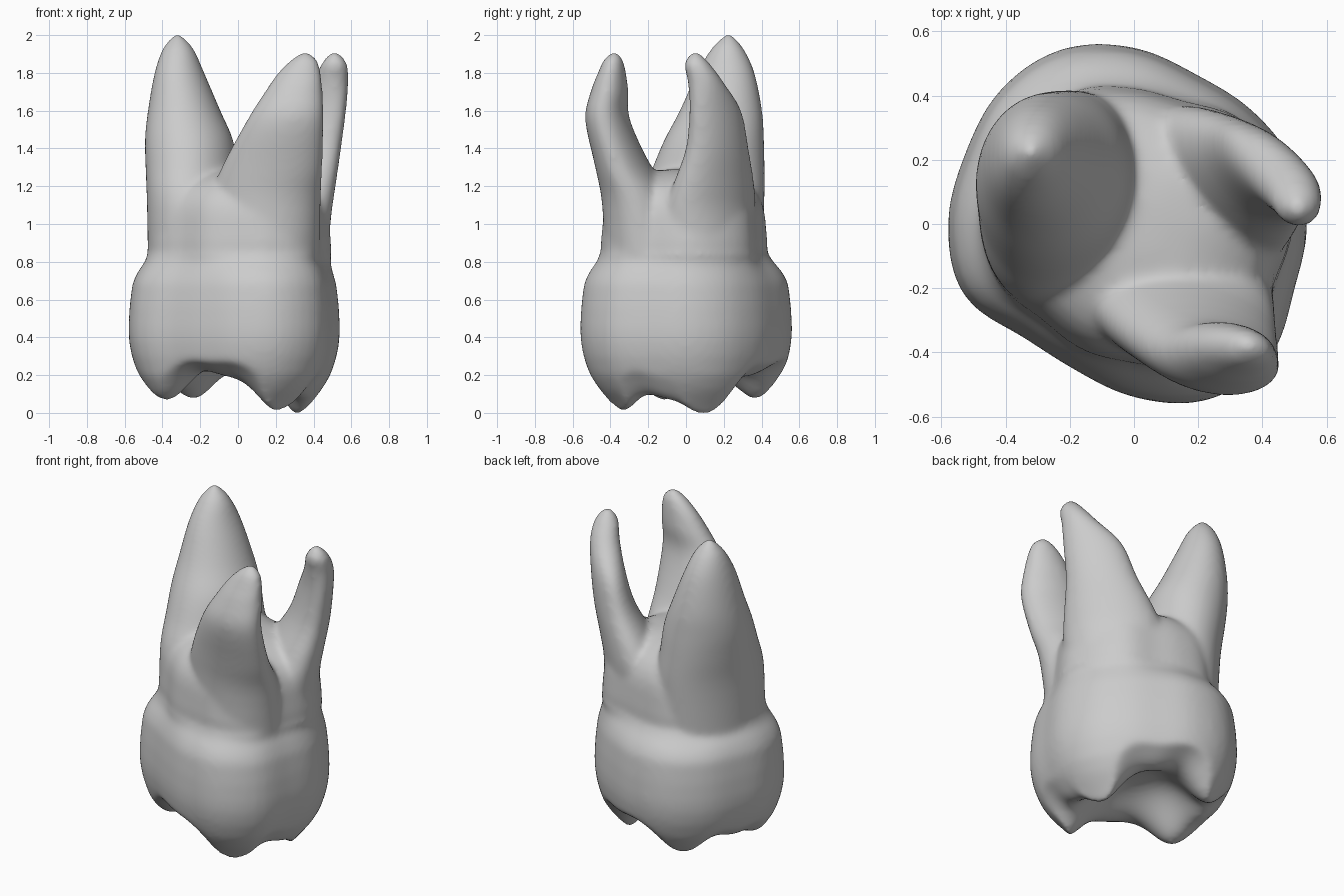
import bpy, bmesh, math
from mathutils import Vector

if "Cube" in bpy.data.objects:
    bpy.data.objects.remove(bpy.data.objects["Cube"])

N = 64  # points around every ring


def spline(keys, t, cyclic=False):
    """Catmull-Rom through a list of tuples, t measured in key steps."""
    n = len(keys)
    i = int(math.floor(t))
    if not cyclic:
        i = min(i, n - 2)
    f = t - i
    pick = (lambda k: keys[k % n]) if cyclic else (lambda k: keys[max(0, min(n - 1, k))])
    return [0.5 * (2 * b + (c - a) * f + (2 * a - 5 * b + 4 * c - d) * f * f
                   + (3 * b - a - 3 * c + d) * f ** 3)
            for a, b, c, d in zip(pick(i - 1), pick(i), pick(i + 1), pick(i + 2))]


def sample(keys, steps):
    return [spline(keys, k / steps) for k in range(steps * (len(keys) - 1) + 1)]


def loft(bm, rings):
    """Skin closed rings and cap both ends."""
    loops = [[bm.verts.new(p) for p in ring] for ring in rings]
    for a, b in zip(loops, loops[1:]):
        for i in range(N):
            j = (i + 1) % N
            bm.faces.new((a[i], a[j], b[j], b[i]))
    for loop in (loops[0], loops[-1]):
        c = bm.verts.new(sum((v.co for v in loop), Vector()) / N)
        for i in range(N):
            bm.faces.new((loop[i], loop[(i + 1) % N], c))


# Radii every 22.5 degrees: widest crown outline and neck outline
CROWN = [.54, .53, .51, .505, .55, .59, .59, .57, .58, .575, .495, .49, .54, .595, .595, .54]
NECK = [.50, .49, .47, .42, .43, .46, .455, .47, .48, .47, .42, .43, .44, .49, .52, .48]
# Cusps and ridges of the biting surface: x, y, height, spread
CUSPS = [(.22, -.36, .31, .18), (.345, .11, .33, .18), (-.38, -.12, .24, .18), (-.24, .38, .24, .17),
         (.36, -.13, .14, .13), (-.08, -.32, .09, .15), (.10, .33, .10, .15), (-.40, .14, .13, .14)]
# Crown side profile: height, share of the crown outline (from neck to lowest cusp)
SIDE = [(.84, .84), (.8, .88), (.76, .925), (.68, .965), (.56, .99), (.45, 1), (.38, .995), (.3, .97),
        (.2, .91), (.12, .82), (.05, .71), (-.02, .6)]


def radius(table, i):
    return spline([(r,) for r in table], i * len(table) / N, True)[0]


def bite(x, y):
    return .31 - sum(h * math.exp(-((x - a) ** 2 + (y - b) ** 2) / s ** 2) for a, b, h, s in CUSPS)


def polar(i, r, z):
    a = 2 * math.pi * i / N
    return Vector((r * math.cos(a), r * math.sin(a), z))


def side(z):
    for (z0, s0), (z1, s1) in zip(SIDE, SIDE[1:]):
        if z >= z1:
            return s0 + (s1 - s0) * (z0 - z) / (z0 - z1)
    return SIDE[-1][1]


def bite_at(i, s):
    p = polar(i, radius(CROWN, i) * s, 0)
    return bite(p.x, p.y)


def rim_share(i):
    """Where the biting surface meets the side of the crown."""
    s = .97
    while s > .6 and side(bite_at(i, s)) < s:
        s -= .005
    return s


bm = bmesh.new()

# Crown: wall from neck to rim, then the hollow biting surface
rims = [rim_share(i) for i in range(N)]
rims = [sum(rims[(i + k) % N] for k in (-1, 0, 1)) / 3 for i in range(N)]
rings = []
for k in range(25):
    ring = []
    for i in range(N):
        z = .84 + (bite_at(i, rims[i]) - .84) * k / 24
        neck = max(0, min(1, (z - .68) / .16))  # ease into the neck outline
        neck = neck ** 2
        r = radius(CROWN, i) * (rims[i] if k == 24 else side(z)) * (1 - neck) + radius(NECK, i) * neck
        ring.append(polar(i, r, z))
    rings.append(ring)
for k in range(1, 15):
    f = 1 - k / 14.5
    rings.append([polar(i, radius(CROWN, i) * rims[i] * f, bite_at(i, rims[i] * f)) for i in range(N)])
loft(bm, rings)

# Root trunk above the neck
TRUNK = [(.6, .9), (.82, .985), (.98, .97), (1.1, .93), (1.19, .81), (1.25, .6), (1.28, .38), (1.29, .15)]
loft(bm, [[polar(i, radius(NECK, i) * s, z) for i in range(N)] for z, s in sample(TRUNK, 2)])

# Roots: turn of the section, then z, centre x, centre y, half width, half depth
ROOTS = [
    (-10, [(.75, .13, -.17, .30, .26), (1.1, .14, -.24, .30, .20), (1.3, .18, -.33, .27, .145),
           (1.55, .25, -.415, .205, .115), (1.7, .295, -.405, .155, .098), (1.8, .325, -.392, .115, .073),
           (1.87, .35, -.385, .07, .05), (1.91, .355, -.38, .015, .015)]),
    (-45, [(.75, .22, .08, .26, .24), (1.05, .25, .12, .29, .19), (1.2, .30, .145, .265, .155),
           (1.4, .38, .165, .205, .115), (1.6, .435, .155, .17, .095), (1.75, .49, .105, .105, .084),
           (1.85, .51, .058, .07, .066), (1.91, .51, .05, .018, .018)]),
    (75, [(.75, -.21, .06, .34, .26), (1.1, -.225, .08, .34, .25), (1.3, -.245, .12, .30, .24),
          (1.45, -.26, .15, .265, .23), (1.6, -.285, .185, .22, .19), (1.8, -.31, .21, .155, .13),
          (1.93, -.317, .22, .085, .08), (2.005, -.32, .225, .015, .015)]),
]
for turn, keys in ROOTS:
    t = math.radians(turn)
    rings = []
    for z, x, y, a, b in sample(keys, 4):
        ring = []
        for i in range(N):
            w = 2 * math.pi * i / N
            u, v = a * math.cos(w), b * math.sin(w)
            ring.append((x + u * math.cos(t) - v * math.sin(t), y + u * math.sin(t) + v * math.cos(t), z))
        rings.append(ring)
    loft(bm, rings)

for f in bm.faces:
    f.smooth = True
bmesh.ops.recalc_face_normals(bm, faces=bm.faces)
mesh = bpy.data.meshes.new("molar_tooth")
bm.to_mesh(mesh)
bm.free()
tooth = bpy.data.objects.new("molar_tooth", mesh)
bpy.context.collection.objects.link(tooth)

# Fuse crown, trunk and roots into one softly blended skin
fuse = tooth.modifiers.new("fuse", 'REMESH')
fuse.mode = 'VOXEL'
fuse.voxel_size = .014
fuse.use_smooth_shade = True
soften = tooth.modifiers.new("soften", 'SMOOTH')
soften.factor = .5
soften.iterations = 20
